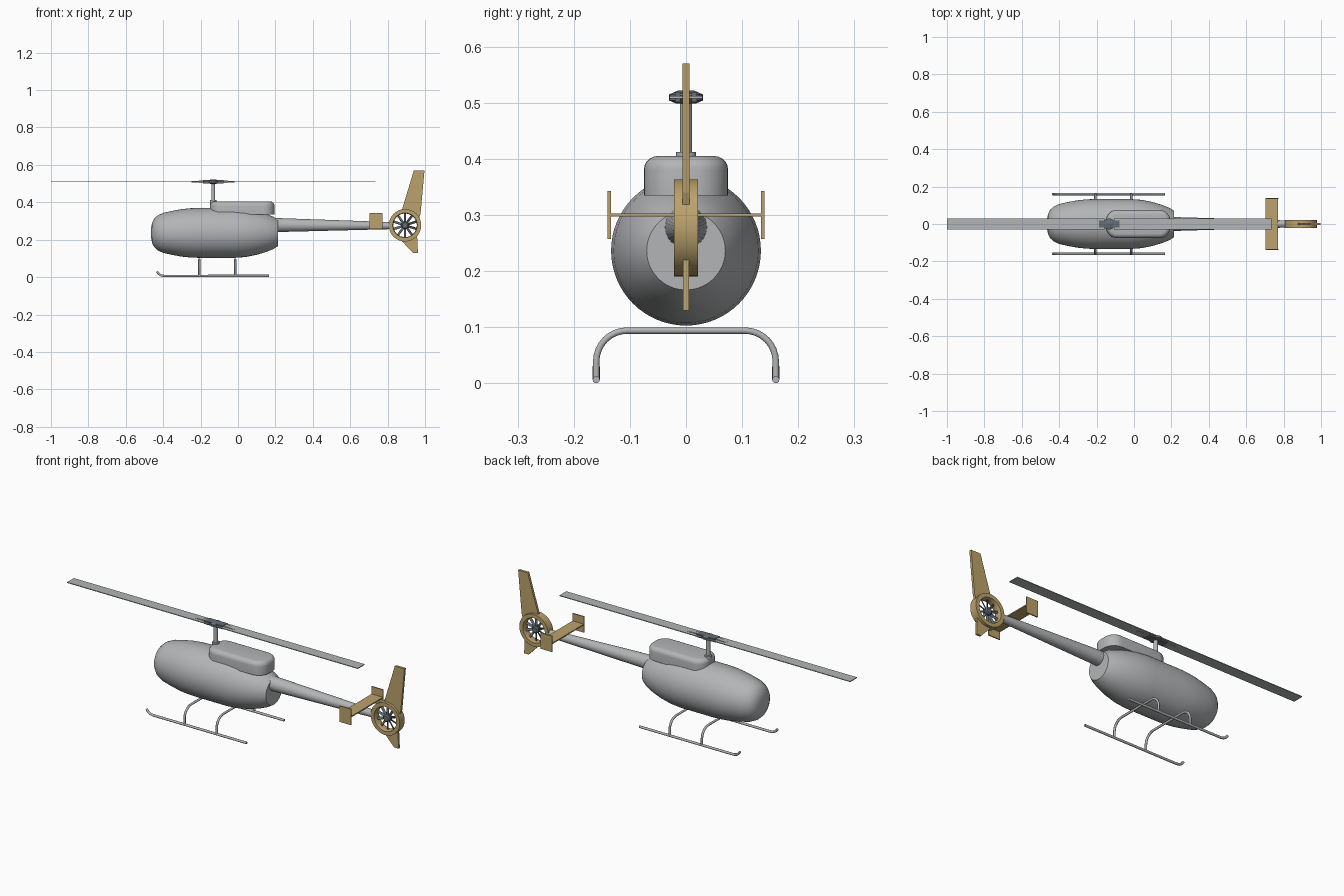
import bpy, bmesh, math
from mathutils import Matrix, Vector

cube = bpy.data.objects.get("Cube")
if cube:
    bpy.data.objects.remove(cube)


def material(name, rgb):
    m = bpy.data.materials.new(name)
    m.use_nodes = True
    m.diffuse_color = (*rgb, 1)
    m.node_tree.nodes["Principled BSDF"].inputs["Base Color"].default_value = (*rgb, 1)
    return m


GREY = material("light grey", (0.45, 0.46, 0.47))
GOLD = material("gold", (0.50, 0.36, 0.15))
DARK = material("dark slate", (0.13, 0.155, 0.18))


def finish(name, bm, mat, smooth=True):
    bmesh.ops.recalc_face_normals(bm, faces=bm.faces)
    mesh = bpy.data.meshes.new(name)
    bm.to_mesh(mesh)
    bm.free()
    mesh.materials.append(mat)
    ob = bpy.data.objects.new(name, mesh)
    bpy.context.collection.objects.link(ob)
    if smooth:
        bpy.ops.object.select_all(action='DESELECT')
        bpy.context.view_layer.objects.active = ob
        ob.select_set(True)
        bpy.ops.object.shade_smooth_by_angle(angle=math.radians(35))
    return ob


def lathe(name, profile, origin, axis, mat, closed=False, steps=48):
    """Revolve (distance along axis, radius) pairs round an axis through origin."""
    bm = bmesh.new()
    axis, origin = Vector(axis), Vector(origin)
    side = Vector((0, 0, 1)) if axis.z == 0 else Vector((1, 0, 0))
    vs = [bm.verts.new(origin + axis * a + side * r) for a, r in profile]
    pairs = list(zip(vs, vs[1:])) + ([(vs[-1], vs[0])] if closed else [])
    edges = [bm.edges.new(p) for p in pairs]
    bmesh.ops.spin(bm, geom=vs + edges, cent=origin, axis=axis,
                   angle=math.tau, steps=steps, use_duplicate=False)
    bmesh.ops.remove_doubles(bm, verts=bm.verts, dist=0.0002)
    return finish(name, bm, mat)


def box(name, centre, size, mat, turn=None):
    bm = bmesh.new()
    bmesh.ops.create_cube(bm, size=1, matrix=Matrix.Translation(centre)
                          @ (turn or Matrix()) @ Matrix.Diagonal((*size, 1)))
    return finish(name, bm, mat, False)


def side_plate(name, outline, thickness, mat):
    """Flat plate with an x-z outline, centred on y = 0."""
    bm = bmesh.new()
    face = bm.faces.new([bm.verts.new((x, -thickness / 2, z)) for x, z in outline])
    ext = bmesh.ops.extrude_face_region(bm, geom=[face])
    bmesh.ops.translate(bm, vec=(0, thickness, 0),
                        verts=[v for v in ext["geom"] if isinstance(v, bmesh.types.BMVert)])
    return finish(name, bm, mat, False)


def tube(name, points, radius, mat):
    curve = bpy.data.curves.new(name, 'CURVE')
    curve.dimensions = '3D'
    curve.bevel_depth = radius
    curve.bevel_resolution = 3
    curve.use_fill_caps = True
    sp = curve.splines.new('POLY')
    sp.points.add(len(points) - 1)
    for p, co in zip(sp.points, points):
        p.co = (*co, 1)
    curve.materials.append(mat)
    ob = bpy.data.objects.new(name, curve)
    bpy.context.collection.objects.link(ob)
    return ob


# Fuselage and tail boom
lathe("fuselage", [(-0.465, 0), (-0.464, 0.03), (-0.459, 0.055), (-0.448, 0.076),
                   (-0.43, 0.093), (-0.40, 0.107), (-0.35, 0.118), (-0.30, 0.127),
                   (-0.25, 0.132), (-0.2, 0.1335), (-0.02, 0.1335), (0.04, 0.129),
                   (0.1, 0.117), (0.15, 0.102), (0.19, 0.086), (0.215, 0.07), (0.215, 0)],
      (0, 0, 0.2365), (1, 0, 0), GREY, steps=64)
boom_axis = Vector((1, 0, -0.005)).normalized()
bm = bmesh.new()
bmesh.ops.create_cone(bm, cap_ends=True, segments=32, radius1=0.039, radius2=0.019,
                      depth=0.66, matrix=Matrix.Translation((0.485, 0, 0.277))
                      @ boom_axis.to_track_quat('Z', 'Y').to_matrix().to_4x4())
finish("tail_boom", bm, GREY)

# Engine cover: rounded corners in plan, then a rounded top edge
bm = bmesh.new()
bmesh.ops.create_cube(bm, size=1, matrix=Matrix.Translation((0.023, 0, 0.37))
                      @ Matrix.Diagonal((0.345, 0.15, 0.07, 1)))
upright = [e for e in bm.edges if abs(e.verts[0].co.z - e.verts[1].co.z) > 0.01]
bmesh.ops.bevel(bm, geom=upright, offset=0.06, segments=8, profile=0.5, affect='EDGES')
rim = [e for e in bm.edges if all(v.co.z > 0.4 for v in e.verts)]
bmesh.ops.bevel(bm, geom=rim, offset=0.024, segments=5, profile=0.5, affect='EDGES')
finish("engine_cover", bm, GREY)

# Mast, rotor hub and two blades
RX, RZ = -0.1325, 0.51
lathe("mast_collar", [(0.35, 0), (0.35, 0.018), (0.412, 0.018), (0.412, 0)],
      (RX, 0, 0), (0, 0, 1), GREY, steps=24)
lathe("rotor_mast", [(0.35, 0), (0.35, 0.0105), (0.515, 0.0105), (0.515, 0)],
      (RX, 0, 0), (0, 0, 1), GREY, steps=24)
lathe("rotor_hub", [(0.499, 0), (0.499, 0.018), (0.504, 0.03), (0.515, 0.03),
                    (0.522, 0.014), (0.522, 0)], (RX, 0, 0), (0, 0, 1), DARK, steps=24)
for s, label in ((-1, "right"), (1, "left")):
    box(label + "_rotor_blade", (RX + s * 0.446, 0, RZ), (0.843, 0.058, 0.004), GREY)
    box(label + "_blade_grip", (RX + s * 0.03, 0, RZ), (0.05, 0.04, 0.018), DARK)
    side_plate(label + "_root_strap",
               [(RX + s * 0.02, RZ - 0.009), (RX + s * 0.115, RZ - 0.003),
                (RX + s * 0.115, RZ + 0.003), (RX + s * 0.02, RZ + 0.009)], 0.022, GREY)

# Shrouded tail fan
FAN = Vector((0.893, 0, 0.277))
lathe("fan_shroud", [(-0.021, 0.066), (-0.021, 0.0865), (0.021, 0.0865), (0.021, 0.066),
                     (0.014, 0.063), (-0.014, 0.063)], FAN, (0, 1, 0), GOLD, closed=True)
lathe("fan_hub", [(-0.015, 0), (-0.015, 0.014), (-0.01, 0.02), (0.01, 0.02),
                  (0.015, 0.014), (0.015, 0)], FAN, (0, 1, 0), DARK, steps=24)
for i in range(10):
    spin = Matrix.Rotation(math.tau * i / 10, 4, 'Y')
    box("fan_blade", FAN + spin @ Vector((0, 0, 0.041)), (0.013, 0.003, 0.048), DARK,
        spin @ Matrix.Rotation(math.radians(30), 4, 'Z'))

# Tail fins
side_plate("upper_fin", [(0.875, 0.355), (0.94, 0.57), (0.997, 0.57), (0.976, 0.34),
                         (0.966, 0.31), (0.93, 0.345)], 0.013, GOLD)
side_plate("lower_fin", [(0.862, 0.207), (0.935, 0.13), (0.962, 0.13), (0.957, 0.235),
                         (0.92, 0.203)], 0.011, GOLD)

# Stabiliser with end plates
box("stabiliser", (0.737, 0, 0.30), (0.067, 0.274, 0.006), GOLD)
for s in (-1, 1):
    box("stabiliser_end_plate", (0.737, s * 0.137, 0.30), (0.069, 0.006, 0.086), GOLD)

# Landing skids and cross tubes
for s in (-1, 1):
    tube("skid", [(0.165, s * 0.16, 0.0065), (-0.395, s * 0.16, 0.0065),
                  (-0.412, s * 0.16, 0.010), (-0.424, s * 0.16, 0.018),
                  (-0.434, s * 0.16, 0.030)], 0.0065, GREY)
arc = [(0.105 + 0.055 * math.cos(a), 0.039 + 0.055 * math.sin(a))
       for a in [math.pi / 2 * i / 8 for i in range(9)]]
half = [(0.16, 0.0065)] + arc
for x in (-0.207, -0.015):
    tube("skid_cross_tube", [(x, y, z) for y, z in half]
         + [(x, -y, z) for y, z in reversed(half)], 0.006, GREY)
